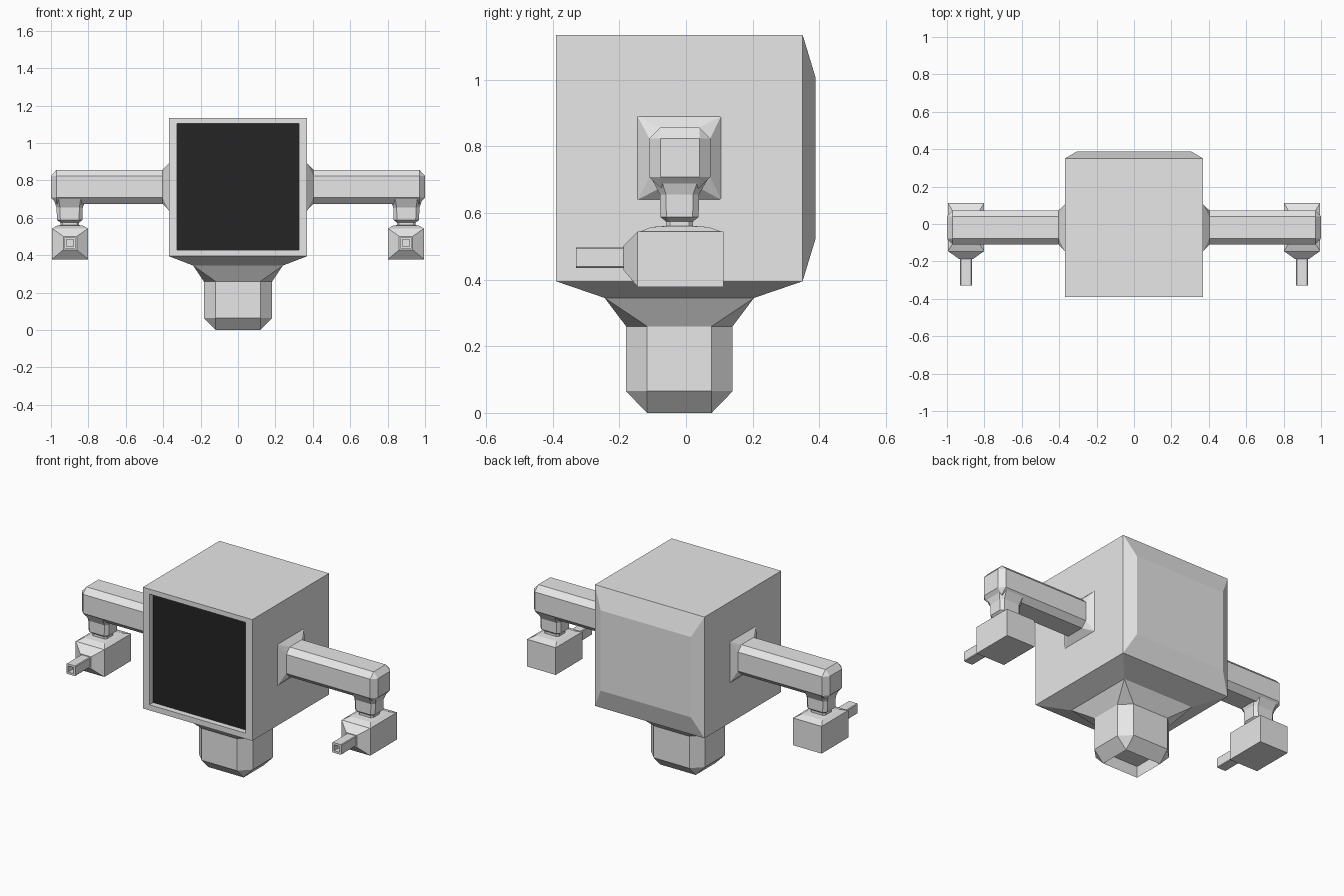
import bpy
import bmesh


def material(name, value):
    m = bpy.data.materials.new(name)
    m.diffuse_color = (value, value, value, 1)
    return m


GREY = material("light grey", 0.8)
BLACK = material("screen black", 0.018)


def ring(axis, t, ca, cb, ha, hb, c=0.0):
    """Chamfered rectangle (8 points) across an axis at position t."""
    pts = [(ha, -hb + c), (ha, hb - c), (ha - c, hb), (-ha + c, hb),
           (-ha, hb - c), (-ha, -hb + c), (-ha + c, -hb), (ha - c, -hb)]
    out = []
    for a, b in pts:
        a, b = a + ca, b + cb
        out.append({"x": (t, a, b), "y": (a, t, b), "z": (a, b, t)}[axis])
    return out


def loft(name, axis, rings, mirror=False, first_cap=True, cap_mat=0):
    """Skin a list of rings; chamfer-free corners merge to single points."""
    bm = bmesh.new()
    rows = [[bm.verts.new(p) for p in ring(axis, *r)] for r in rings]
    for lo, hi in zip(rows, rows[1:]):
        for i in range(8):
            j = (i + 1) % 8
            bm.faces.new((lo[i], lo[j], hi[j], hi[i]))
    if first_cap:
        bm.faces.new(rows[0]).material_index = cap_mat
    bm.faces.new(rows[-1])
    bmesh.ops.remove_doubles(bm, verts=bm.verts, dist=1e-5)
    bmesh.ops.recalc_face_normals(bm, faces=bm.faces)
    me = bpy.data.meshes.new(name)
    bm.to_mesh(me)
    bm.free()
    me.materials.append(GREY)
    me.materials.append(BLACK)
    ob = bpy.data.objects.new(name, me)
    bpy.context.collection.objects.link(ob)
    if mirror:
        ob.modifiers.new("mirror", "MIRROR").use_mirror_merge = False
    return ob


# Cube body: recessed dark screen in front, raised bevelled back
loft("body", "y", [
    (-0.355, 0, 0.767, 0.325, 0.338),
    (-0.39, 0, 0.767, 0.325, 0.338),
    (-0.39, 0, 0.765, 0.37, 0.37),
    (0.35, 0, 0.765, 0.37, 0.37),
    (0.388, 0, 0.765, 0.305, 0.245)], cap_mat=1)

# Stepped neck and hollow eight-sided foot
loft("foot", "z", [
    (0.395, 0, -0.02, 0.37, 0.37),
    (0.345, 0, -0.02, 0.24, 0.224),
    (0.26, 0, -0.02, 0.183, 0.16, 0.063),
    (0.065, 0, -0.02, 0.183, 0.16, 0.063),
    (0.0, 0, -0.02, 0.12, 0.097),
    (0.07, 0, -0.02, 0.12, 0.097)], first_cap=False)

# Arms with flared roots and chamfered ends
loft("arm", "x", [
    (0.37, -0.02, 0.765, 0.125, 0.125),
    (0.403, -0.0185, 0.766, 0.0915, 0.091, 0.033),
    (0.70, -0.0185, 0.766, 0.0915, 0.091, 0.033),
    (0.97, -0.0185, 0.766, 0.0915, 0.091, 0.033),
    (1.0, -0.0185, 0.766, 0.0585, 0.058)], mirror=True, first_cap=False)

# Wrists tapering from the arm to the hand
loft("wrist", "z", [
    (0.71, 0.9, -0.0185, 0.09, 0.0885, 0.03),
    (0.655, 0.9, -0.0195, 0.07, 0.0585, 0.018),
    (0.588, 0.9, -0.0195, 0.068, 0.0575, 0.018),
    (0.575, 0.9, -0.0195, 0.05, 0.041, 0.012),
    (0.561, 0.9, -0.0195, 0.05, 0.041, 0.012),
    (0.558, 0.898, -0.018, 0.07, 0.085),
    (0.542, 0.898, -0.016, 0.097, 0.129)], mirror=True)

# Hands: blocks drawn in to a narrow front
loft("hand", "y", [
    (0.113, 0.898, 0.461, 0.097, 0.083),
    (-0.145, 0.898, 0.461, 0.097, 0.083),
    (-0.188, 0.898, 0.465, 0.036, 0.036)], mirror=True)

# Hollow square nozzles
loft("nozzle", "y", [
    (-0.15, 0.898, 0.466, 0.031, 0.031, 0.004),
    (-0.33, 0.898, 0.466, 0.031, 0.031, 0.004),
    (-0.33, 0.898, 0.466, 0.018, 0.018),
    (-0.29, 0.898, 0.466, 0.018, 0.018)], mirror=True)
